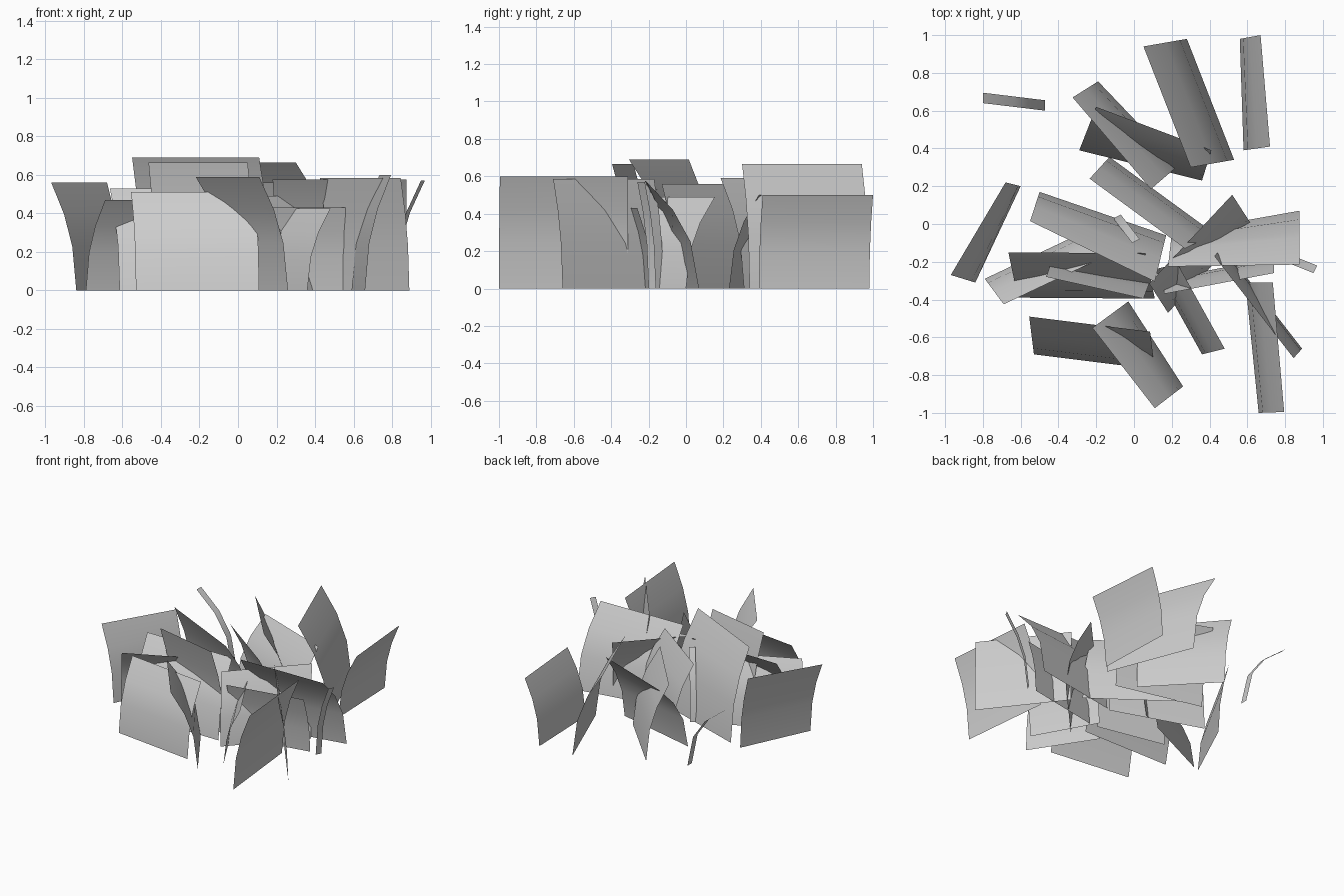
import bpy, bmesh
from mathutils import Vector

grey = bpy.data.materials.new("plain_grey")
grey.diffuse_color = (0.6, 0.6, 0.6, 1)

STEPS = (0.0, 0.4, 0.7, 1.0)   # height fractions along a blade


def blade(name, x0, y0, x1, y1, height, lean0, lean1=None):
    """Thin sheet rising from a base edge, bowing outwards; a second lean twists it."""
    lean1 = lean1 or lean0
    bm = bmesh.new()
    rows = []
    for t in STEPS:
        row = []
        for x, y, lean in ((x0, y0, lean0), (x1, y1, lean1)):
            lv = Vector((*lean, 0))
            curl = 0.6 * (lv.length / height) ** 2 * t * (1 - t)
            row.append(bm.verts.new(Vector((x, y, height * (t + curl))) + lv * t * t))
        rows.append(row)
    for a, b in zip(rows, rows[1:]):
        bm.faces.new((a[0], a[1], b[1], b[0])).smooth = True
    me = bpy.data.meshes.new(name)
    bm.to_mesh(me)
    bm.free()
    me.materials.append(grey)
    bpy.context.collection.objects.link(bpy.data.objects.new(name, me))


# base edge start, base edge end, height, lean at each end
back = [
    (0.28, 0.98, 0.53, 0.34, 0.665, (-0.23, -0.04)),
    (0.56, 0.98, 0.58, 0.39, 0.50, (0.11, 0.02), (0.14, 0.02)),
    (-0.19, 0.755, 0.235, 0.31, 0.59, (-0.135, -0.085), (-0.145, -0.125)),
    (-0.29, 0.39, 0.36, 0.23, 0.50, (0.09, 0.23), (0.05, 0.16)),
    (-0.13, 0.355, 0.425, -0.05, 0.56, (-0.105, -0.115), (-0.155, -0.08)),
]
left = [
    (-0.84, -0.31, -0.60, 0.20, 0.56, (-0.13, 0.04), (-0.08, 0.02)),
    (-0.50, 0.17, 0.17, -0.06, 0.69, (-0.05, -0.155), (-0.06, -0.245)),
    (-0.43, -0.18, 0.09, -0.29, 0.665, (-0.035, -0.10), (-0.04, -0.105)),
    (-0.615, -0.39, 0.11, -0.395, 0.53, (-0.05, 0.24)),
    (-0.79, -0.29, -0.24, -0.03, 0.47, (0.10, -0.135)),
    (-0.53, -0.69, 0.11, -0.77, 0.51, (-0.025, 0.20)),
    (-0.03, -0.41, 0.26, -0.86, 0.59, (-0.19, -0.14), (-0.15, -0.115)),
]
right = [
    (0.59, -0.31, 0.66, -1.0, 0.60, (0.145, 0.0), (0.135, 0.005)),
    (0.47, -0.12, 0.89, -0.66, 0.585, (-0.045, -0.05)),
    (0.11, -0.24, 0.36, -0.69, 0.425, (0.12, 0.03)),
    (0.20, -0.05, 0.875, 0.07, 0.575, (-0.02, -0.175), (0.0, -0.285)),
    (0.62, 0.0, 0.18, -0.47, 0.49, (-0.10, 0.155)),
    (0.16, -0.29, 0.74, -0.18, 0.43, (0.0, -0.08)),
]
# narrow strips
narrow = [
    (-0.47, 0.655, -0.47, 0.60, 0.52, (-0.33, 0.04)),
    (-0.07, 0.05, -0.11, 0.03, 0.50, (0.10, -0.13)),
    (0.82, -0.16, 0.80, -0.20, 0.57, (0.15, -0.06)),
]
for group, rows in (("back", back), ("left", left), ("right", right), ("narrow", narrow)):
    for i, r in enumerate(rows):
        blade(f"{group}_grass_blade_{i + 1}", *r)
